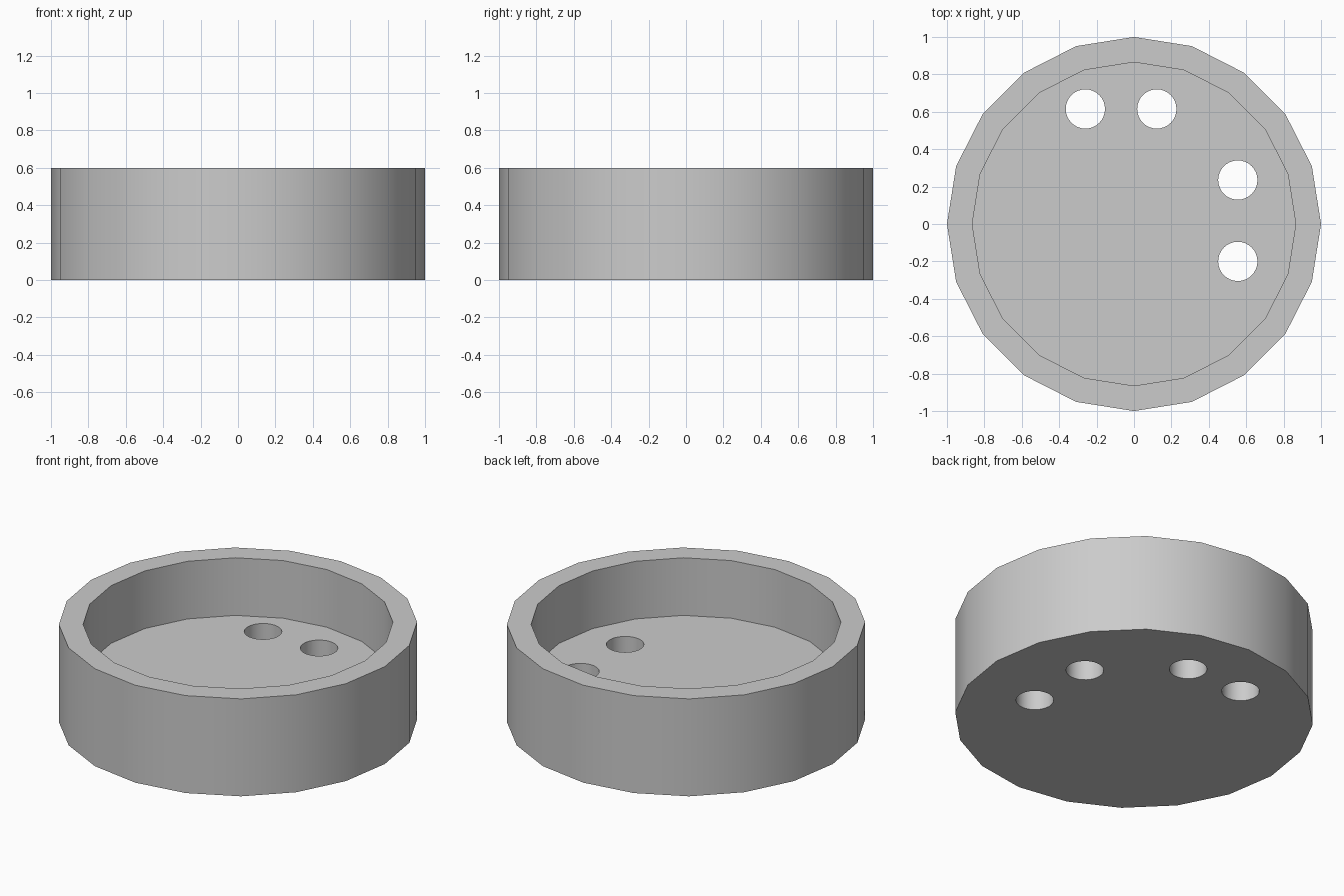
import bpy
import math

cube = bpy.data.objects.get("Cube")
if cube:
    bpy.data.objects.remove(cube, do_unlink=True)

# Material
grey = bpy.data.materials.new("light grey")
grey.use_nodes = True
colour = (0.6, 0.6, 0.6, 1)
grey.diffuse_color = colour
grey.node_tree.nodes["Principled BSDF"].inputs["Base Color"].default_value = colour

HEIGHT, FLOOR = 0.6, 0.245
OUTER, INNER = 1.0, 0.865
HOLE = 0.105


def cylinder(name, radius, bottom, top, sides, x=0, y=0):
    bpy.ops.mesh.primitive_cylinder_add(
        vertices=sides, radius=radius, depth=top - bottom,
        location=(x, y, (bottom + top) / 2))
    obj = bpy.context.object
    obj.name = name
    obj.data.materials.append(grey)
    return obj


# Round body
body = cylinder("round_tray", OUTER, 0, HEIGHT, 20)

# Cutters: the recess and four drilled holes through the floor
cutters = [cylinder("recess_cutter", INNER, FLOOR, HEIGHT + 0.2, 20)]
for x, y in [(-0.26, 0.615), (0.122, 0.615), (0.555, 0.235), (0.555, -0.2)]:
    cutters.append(cylinder("hole_cutter", HOLE, -0.2, FLOOR + 0.1, 32, x, y))

bpy.ops.object.select_all(action="DESELECT")
body.select_set(True)
bpy.context.view_layer.objects.active = body
for cutter in cutters:
    cutter.hide_render = True
    mod = body.modifiers.new("cut", "BOOLEAN")
    mod.operation = "DIFFERENCE"
    mod.solver = "EXACT"
    mod.object = cutter
    bpy.ops.object.modifier_apply(modifier=mod.name)
for cutter in cutters:
    bpy.data.objects.remove(cutter, do_unlink=True)

# Smooth walls with crisp rims
bpy.ops.object.shade_smooth_by_angle(angle=math.radians(30))
